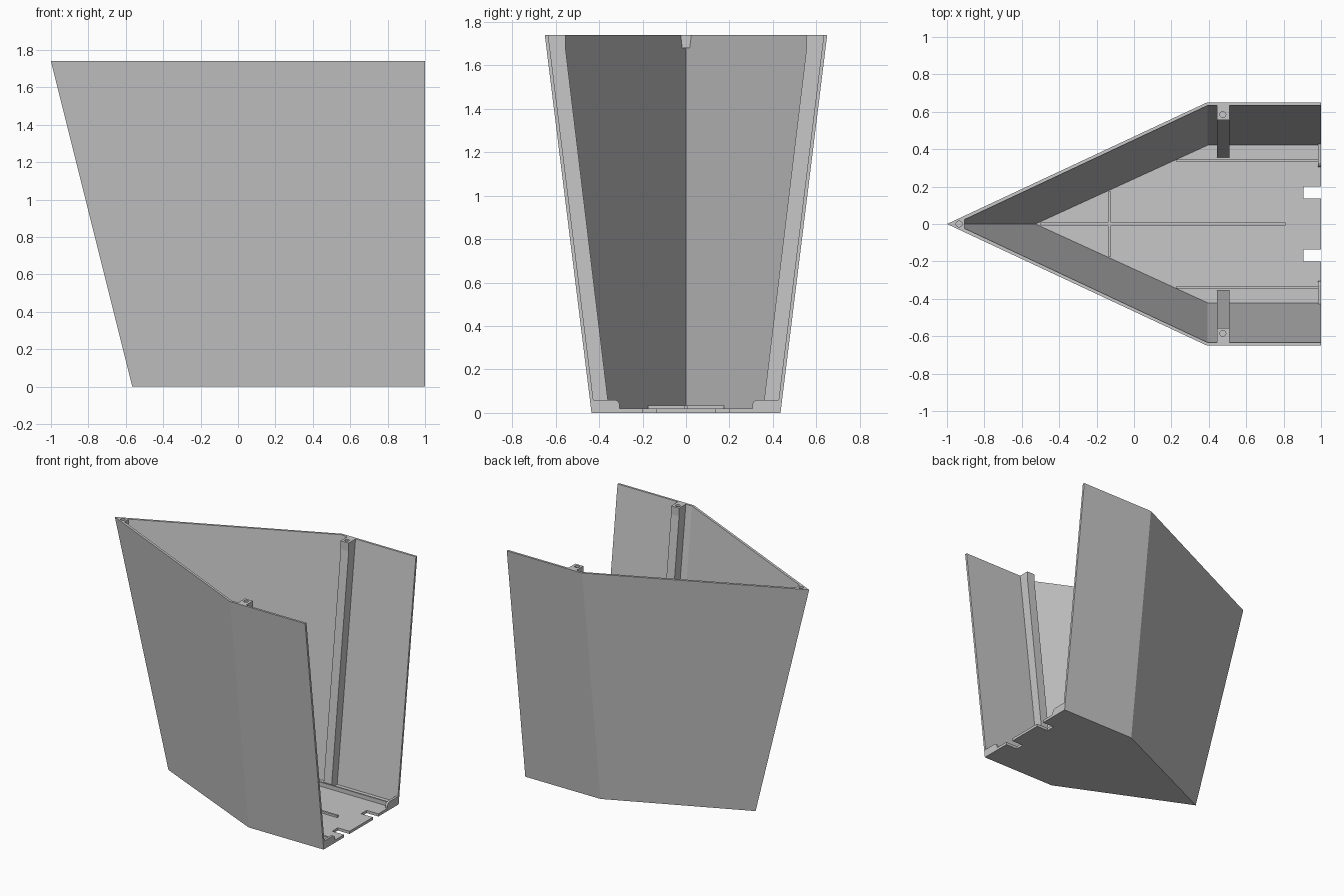
import bpy
import bmesh
from mathutils import Vector

cube = bpy.data.objects.get("Cube")
if cube:
    bpy.data.objects.remove(cube, do_unlink=True)

# Single plain grey finish
grey = bpy.data.materials.new("light_grey")
grey.use_nodes = True
grey.diffuse_color = (0.57, 0.57, 0.57, 1)
grey.node_tree.nodes["Principled BSDF"].inputs["Base Color"].default_value = grey.diffuse_color

HEIGHT = 1.74
FLOOR = 0.02
WALL = 0.016
KNEE = 0.39
PLUG = 1.68


def side_y(z):
    return 0.435 + 0.215 * z / HEIGHT


def tip_x(z):
    return -0.565 - 0.435 * z / HEIGHT


def inner_y(z):
    return side_y(z) - WALL


def inner_tip(z):
    return tip_x(z) + 0.043


def loft(name, start, end):
    """Closed solid between two matching outlines."""
    bm = bmesh.new()
    a = [bm.verts.new(p) for p in start]
    b = [bm.verts.new(p) for p in end]
    bm.faces.new(a)
    bm.faces.new(b)
    for i in range(len(a)):
        j = (i + 1) % len(a)
        bm.faces.new((a[i], a[j], b[j], b[i]))
    bmesh.ops.recalc_face_normals(bm, faces=bm.faces)
    mesh = bpy.data.meshes.new(name)
    bm.to_mesh(mesh)
    bm.free()
    mesh.materials.append(grey)
    obj = bpy.data.objects.new(name, mesh)
    bpy.context.collection.objects.link(obj)
    return obj


def extrude_x(name, profile, x0, x1):
    return loft(name, [(x0, y, z) for y, z in profile], [(x1, y, z) for y, z in profile])


def box(name, x0, x1, y0, y1, z0, z1):
    return extrude_x(name, [(y0, z0), (y1, z0), (y1, z1), (y0, z1)], x0, x1)


def drill(obj, x, y):
    """Screw hole in the top of a part."""
    bpy.ops.mesh.primitive_cylinder_add(vertices=24, radius=0.016, depth=0.1,
                                        location=(x, y, HEIGHT + 0.01))
    cutter = bpy.context.object
    cutter.hide_render = True
    mod = obj.modifiers.new("hole", "BOOLEAN")
    mod.operation = "DIFFERENCE"
    mod.solver = "EXACT"
    mod.object = cutter
    bpy.context.view_layer.objects.active = obj
    bpy.ops.object.modifier_apply(modifier=mod.name)
    bpy.data.objects.remove(cutter, do_unlink=True)


# Flared wall, wedge shaped, open at the +x end
def wall_outline(z):
    y, yi = side_y(z), inner_y(z)
    ki = KNEE + 0.004
    flat = [(1, -y), (KNEE, -y), (tip_x(z), 0), (KNEE, y), (1, y),
            (1, yi), (ki, yi), (inner_tip(z), 0), (ki, -yi), (1, -yi)]
    return [Vector((px, py, z)) for px, py in flat]


outer_wall = loft("outer_wall", wall_outline(0), wall_outline(HEIGHT))


# Floor with two notches in the open edge
def floor_outline(z):
    pts = wall_outline(z)[5:]
    notches = []
    for y0, y1 in ((-0.2, -0.135), (0.135, 0.2)):
        notches += [(1, y0, z), (0.905, y0, z), (0.905, y1, z), (1, y1, z)]
    return pts + [Vector(p) for p in notches]


loft("floor", floor_outline(0), floor_outline(FLOOR))

# Low ribs on the floor
box("centre_rib", -0.5, 0.81, -0.007, 0.007, FLOOR, 0.035)
box("cross_rib", -0.138, -0.122, -0.175, 0.175, FLOOR, 0.035)


# Plug in the top of the pointed corner
def plug_outline(z):
    x = -0.905
    tip = inner_tip(z)
    half = (x - tip) * inner_y(z) / (KNEE + 0.004 - tip)
    return [(tip, 0, z), (x, -half, z), (x, half, z)]


corner_plug = loft("corner_plug", plug_outline(PLUG), plug_outline(HEIGHT))
for part in (outer_wall, corner_plug):
    drill(part, -0.935, 0)

# Posts, end stops and floor rails on both sides
for side, s in (("front", -1), ("back", 1)):
    post = [(inner_y(FLOOR), FLOOR), (0.355, FLOOR), (0.555, PLUG),
            (0.555, HEIGHT), (inner_y(HEIGHT), HEIGHT)]
    post_obj = extrude_x(side + "_post", [(s * y, z) for y, z in post], 0.445, 0.51)
    drill(post_obj, 0.475, s * 0.585)

    stop = [(0.305, FLOOR), (0.305, 0.04), (0.312, 0.053), (0.325, 0.06),
            (inner_y(0.06), 0.06), (inner_y(FLOOR), FLOOR)]
    extrude_x(side + "_end_stop", [(s * y, z) for y, z in stop], 0.983, 1)

    box(side + "_rail", 0.225, 0.983, s * 0.334, s * 0.345, FLOOR, 0.05)
